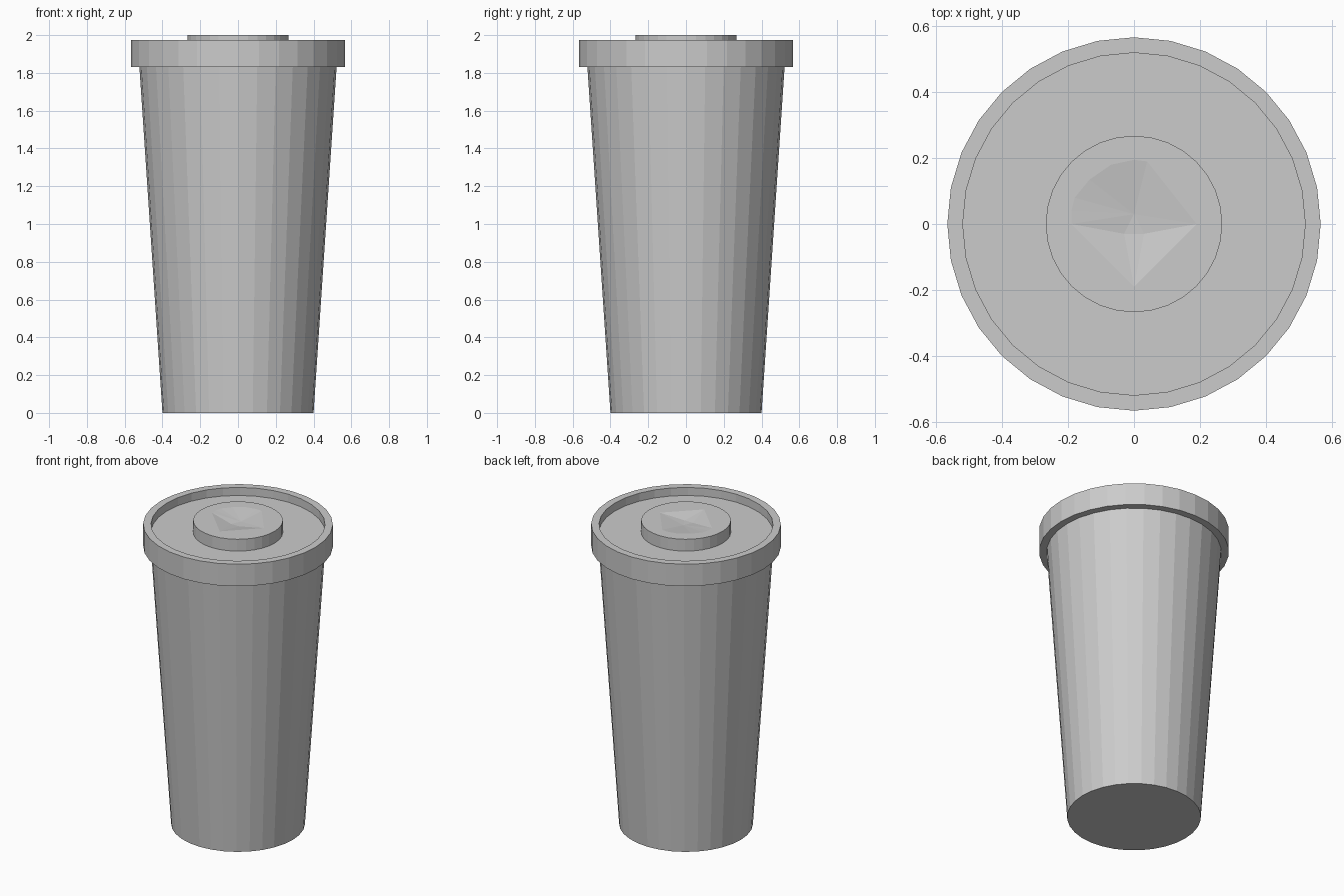
import bpy, bmesh
from math import sin, cos, tau

if "Cube" in bpy.data.objects:
    bpy.data.objects.remove(bpy.data.objects["Cube"])

SIDES = 32

grey = bpy.data.materials.new("light grey")
grey.use_nodes = True
colour = (0.6, 0.6, 0.6, 1)
grey.diffuse_color = colour
grey.node_tree.nodes["Principled BSDF"].inputs["Base Color"].default_value = colour


def finish(name, bm):
    mesh = bpy.data.meshes.new(name)
    bm.to_mesh(mesh)
    bm.free()
    mesh.materials.append(grey)
    obj = bpy.data.objects.new(name, mesh)
    bpy.context.collection.objects.link(obj)
    return obj


def ring(bm, radius, z):
    return [bm.verts.new((radius * cos(tau * i / SIDES), radius * sin(tau * i / SIDES), z))
            for i in range(SIDES)]


def lathe(bm, profile):
    """Join rings of (radius, z), from the bottom outwards and up."""
    rings = [ring(bm, r, z) for r, z in profile]
    for low, high in zip(rings, rings[1:]):
        for i in range(SIDES):
            j = (i + 1) % SIDES
            bm.faces.new((low[i], low[j], high[j], high[i]))
    return rings


# Tapered cup with a closed base
bm = bmesh.new()
rings = lathe(bm, [(0.40, 0), (0.522, 1.83)])
bm.faces.new(rings[0][::-1])
finish("cup", bm)

# Lid: overhanging band, raised rim and sunken floor
bm = bmesh.new()
rings = lathe(bm, [(0.515, 1.83), (0.567, 1.83), (0.567, 1.975), (0.52, 1.975), (0.52, 1.922)])
bm.faces.new(rings[-1])
finish("lid", bm)

# Raised button with a shallow faceted dimple
bm = bmesh.new()
rings = lathe(bm, [(0.268, 1.922), (0.268, 2.0)])
outline = [(0.19, 0), (0.04, 0.19), (0, 0.195), (-0.07, 0.18), (-0.135, 0.135),
           (-0.18, 0.08), (-0.19, 0.04), (-0.19, 0), (0, -0.19)]
edge = [bm.verts.new((x, y, 2.0)) for x, y in outline]
back, left, right = [bm.verts.new((x, y, 1.98))
                     for x, y in [(0, 0.03), (-0.03, -0.03), (0.03, -0.03)]]
loops = [bm.edges.get((rings[1][i], rings[1][i - 1])) for i in range(SIDES)]
loops += [bm.edges.new((edge[i - 1], edge[i])) for i in range(len(edge))]
bmesh.ops.triangle_fill(bm, edges=loops, use_beauty=True, normal=(0, 0, 1))
for a, b in zip(edge[:6], edge[1:7]):
    bm.faces.new((a, b, back))
for corners in [(edge[6], edge[7], back), (edge[7], left, back), (edge[7], edge[8], left),
                (edge[8], right, left), (edge[8], edge[0], right), (edge[0], back, right),
                (back, left, right)]:
    bm.faces.new(corners)
bmesh.ops.recalc_face_normals(bm, faces=bm.faces)
finish("button", bm)
